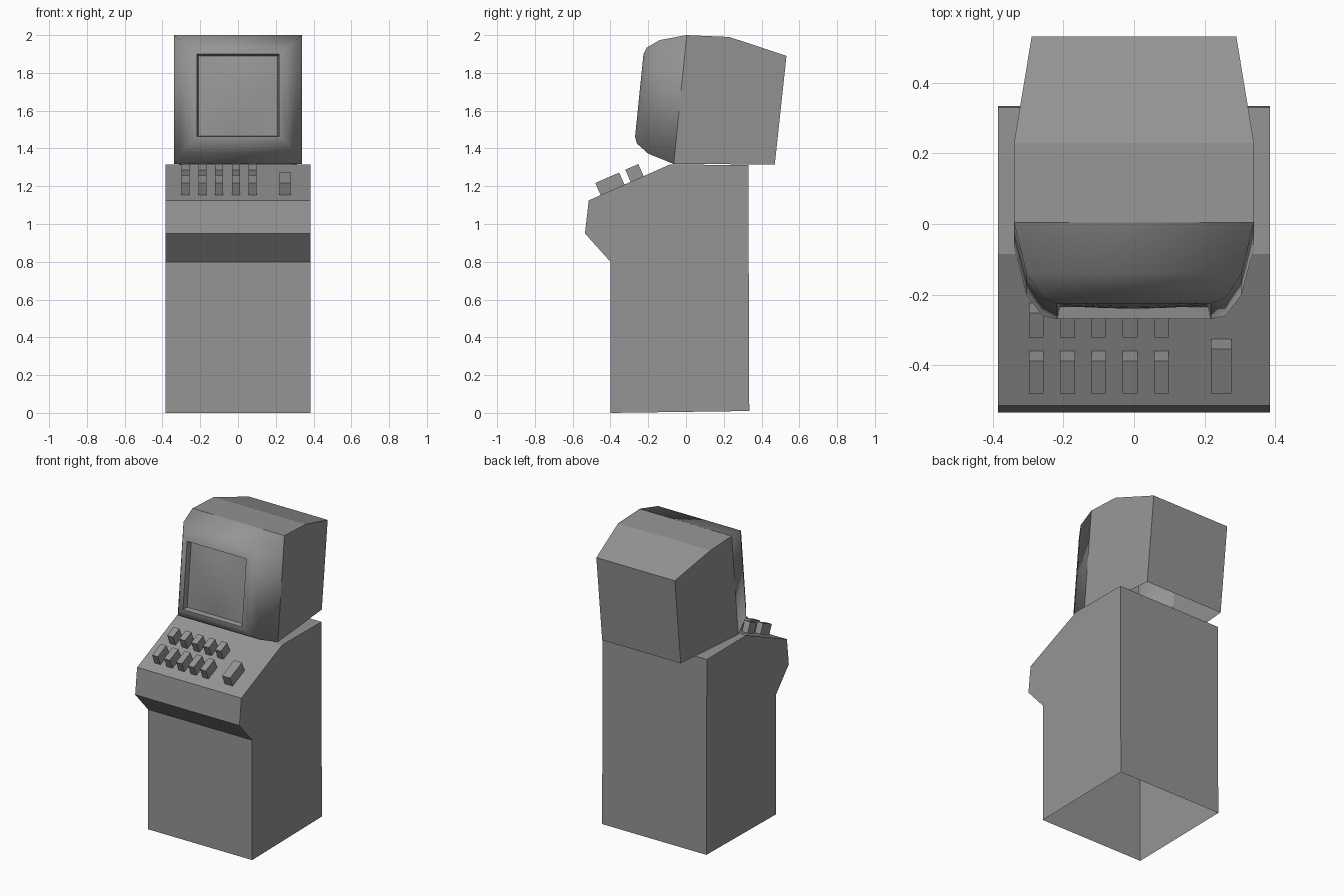
import bpy, bmesh
from mathutils import Vector

cube = bpy.data.objects.get("Cube")
if cube:
    bpy.data.objects.remove(cube, do_unlink=True)

grey = bpy.data.materials.new("plain grey")
grey.use_nodes = True
grey.diffuse_color = (0.3, 0.3, 0.3, 1)
grey.node_tree.nodes["Principled BSDF"].inputs["Base Color"].default_value = (0.3, 0.3, 0.3, 1)


def make(name, rings, close_start=False, close_end=False, closed=True, smooth=False):
    """Skin a list of equal-length point rings into one object."""
    bm = bmesh.new()
    loops = [[bm.verts.new(p) for p in ring] for ring in rings]
    n = len(loops[0])
    for a, b in zip(loops, loops[1:]):
        for i in range(n if closed else n - 1):
            j = (i + 1) % n
            bm.faces.new((a[i], a[j], b[j], b[i]))
    if close_start:
        bm.faces.new(loops[0][::-1])
    if close_end:
        bm.faces.new(loops[-1])
    for f in bm.faces:
        f.smooth = smooth
    mesh = bpy.data.meshes.new(name)
    bm.to_mesh(mesh)
    bm.free()
    mesh.materials.append(grey)
    obj = bpy.data.objects.new(name, mesh)
    bpy.context.collection.objects.link(obj)
    return obj


def across(profile, x):
    return [(x, y, z) for y, z in profile]


# Cabinet: side profile swept across, open underneath
cabinet = [(0.335, 0.01), (0.33, 1.312), (-0.085, 1.315), (-0.515, 1.125),
           (-0.535, 0.95), (-0.40, 0.80), (-0.40, 0)]
make("cabinet", [across(cabinet, 0.385), across(cabinet, -0.385)],
     close_start=True, close_end=True, closed=False)

# Monitor hood: tapers to the back, open underneath and at the front
hood = [(0.34, -0.065, 1.318), (0.34, 0.004, 2.0), (0.34, 0.23, 1.99),
        (0.29, 0.532, 1.89), (0.29, 0.47, 1.315)]
bm = bmesh.new()
left = [bm.verts.new(p) for p in hood]
right = [bm.verts.new((-x, y, z)) for x, y, z in hood]
bm.faces.new((left[0], left[4], left[3], left[2], left[1]))
bm.faces.new(right)
for i in range(1, 4):
    bm.faces.new((left[i], left[i + 1], right[i + 1], right[i]))
mesh = bpy.data.meshes.new("monitor_hood")
bm.to_mesh(mesh)
bm.free()
mesh.materials.append(grey)
bpy.context.collection.objects.link(bpy.data.objects.new("monitor_hood", mesh))

# Tilted frame shared by the bezel and screen
centre = Vector((0, -0.0305, 1.659))
up = Vector((0, 0.069, 0.682)).normalized()
out = Vector((0, -up.z, up.y))


def place(u, v, depth):
    return centre + Vector((u, 0, 0)) + up * v + out * depth


def frame(half_x, half_v, depth):
    return [place(sx * half_x, sv * half_v, depth)
            for sx, sv in ((-1, -1), (1, -1), (1, 1), (-1, 1))]


# Bezel: rounded shell, then the recess around the screen
outer = [(0.34, 0.343, 0), (0.305, 0.302, 0.14), (0.26, 0.255, 0.205), (0.218, 0.22, 0.218)]
make("monitor_bezel", [frame(*r) for r in outer], smooth=True)
make("screen_recess", [frame(0.218, 0.22, 0.218), frame(0.21, 0.212, 0.185)])

# Screen: slightly bulged glass
steps = [i / 3 - 1 for i in range(7)]
make("screen", [[place(u * 0.21, v * 0.212, 0.185 + 0.02 * (1 - u * u) * (1 - v * v))
                 for u in steps] for v in steps], closed=False, smooth=True)
glass = bpy.data.objects["screen"].data

# Buttons standing square on the sloping panel
slope = Vector((0, 0.43, 0.19)).normalized()
normal = Vector((0, -slope.z, slope.y))
panel_front = Vector((0, -0.515, 1.125))


def button(name, x, width, y, length):
    base = panel_front + slope * ((y + 0.515) / slope.y)
    rings = []
    for height in (-0.005, 0.07):
        p = base + normal * height
        rings.append([p + Vector((x + sx * width / 2, 0, 0)) + slope * (sy * length)
                      for sx, sy in ((-1, 0), (1, 0), (1, 1), (-1, 1))])
    make(name, rings, close_end=True)


for i in range(5):
    x = -0.277 + i * 0.0885
    button(f"front_button_{i + 1}", x, 0.042, -0.452, 0.1)
    button(f"back_button_{i + 1}", x, 0.042, -0.293, 0.075)
button("large_button", 0.248, 0.058, -0.452, 0.138)
